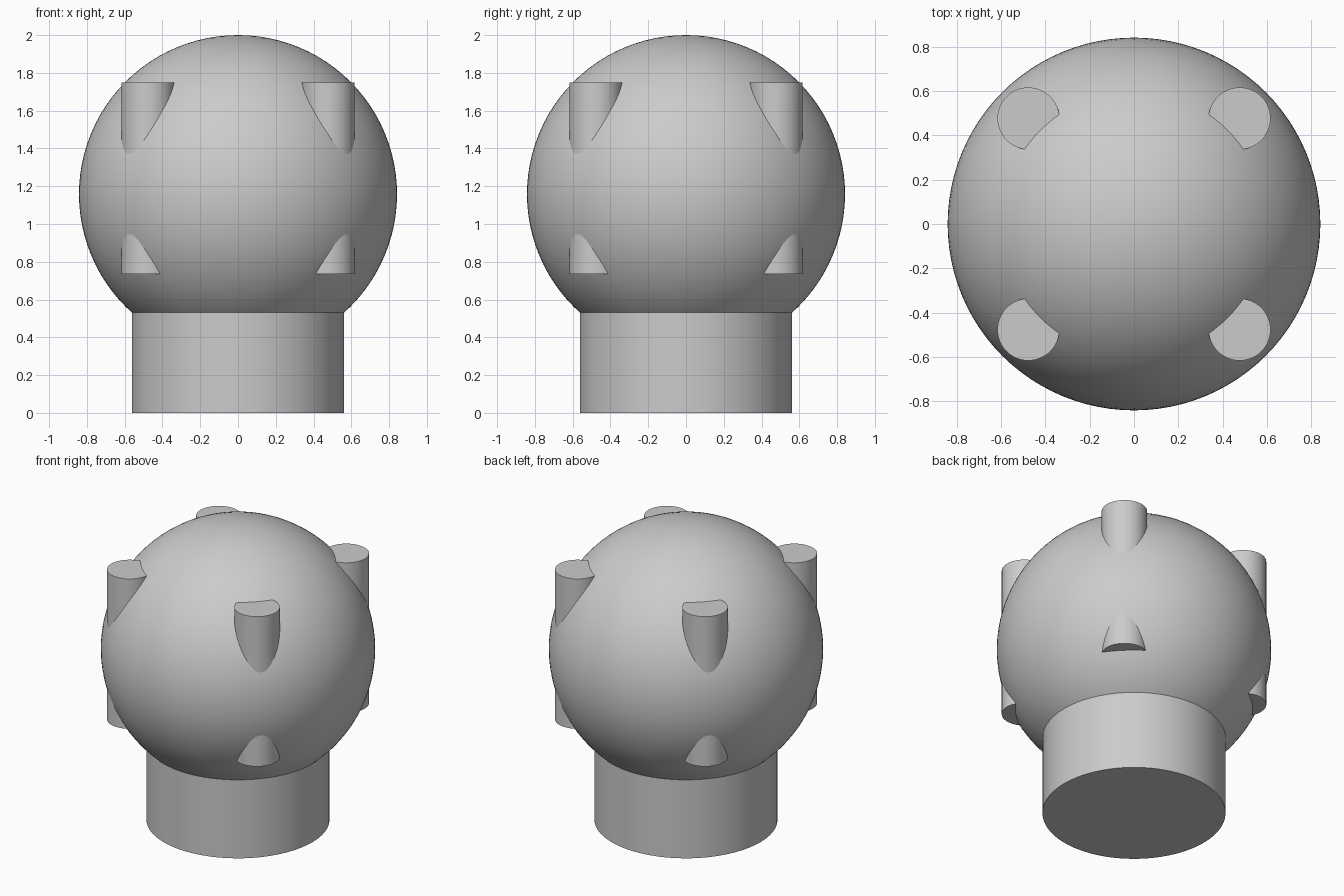
import bpy
import math

cube = bpy.data.objects.get("Cube")
if cube:
    bpy.data.objects.remove(cube, do_unlink=True)

# One plain grey for the whole model
grey = bpy.data.materials.new("plain grey")
grey.use_nodes = True
colour = (0.6, 0.6, 0.6, 1)
grey.diffuse_color = colour
grey.node_tree.nodes["Principled BSDF"].inputs["Base Color"].default_value = colour

BALL_RADIUS = 0.842
BALL_Z = 2 - BALL_RADIUS
NECK_RADIUS = 0.562
PIN_RADIUS = 0.14
PIN_OFFSET = 0.477


def finish(name):
    obj = bpy.context.object
    obj.name = name
    obj.data.materials.append(grey)
    bpy.ops.object.shade_smooth_by_angle(angle=math.radians(30))
    return obj


def cylinder(name, radius, x, y, bottom, top, sides):
    bpy.ops.mesh.primitive_cylinder_add(
        vertices=sides, radius=radius, depth=top - bottom,
        location=(x, y, (bottom + top) / 2))
    return finish(name)


# Round head
bpy.ops.mesh.primitive_uv_sphere_add(
    segments=96, ring_count=48, radius=BALL_RADIUS, location=(0, 0, BALL_Z))
finish("ball")

# Round base, reaching just inside the ball
cylinder("neck", NECK_RADIUS, 0, 0, 0, 0.55, 64)

# Four upright pins through the ball, one per quadrant
for x_side, x_name in ((-1, "right"), (1, "left")):
    for y_side, y_name in ((-1, "front"), (1, "back")):
        cylinder(f"{y_name}_{x_name}_pin", PIN_RADIUS,
                 x_side * PIN_OFFSET, y_side * PIN_OFFSET, 0.735, 1.75, 48)
